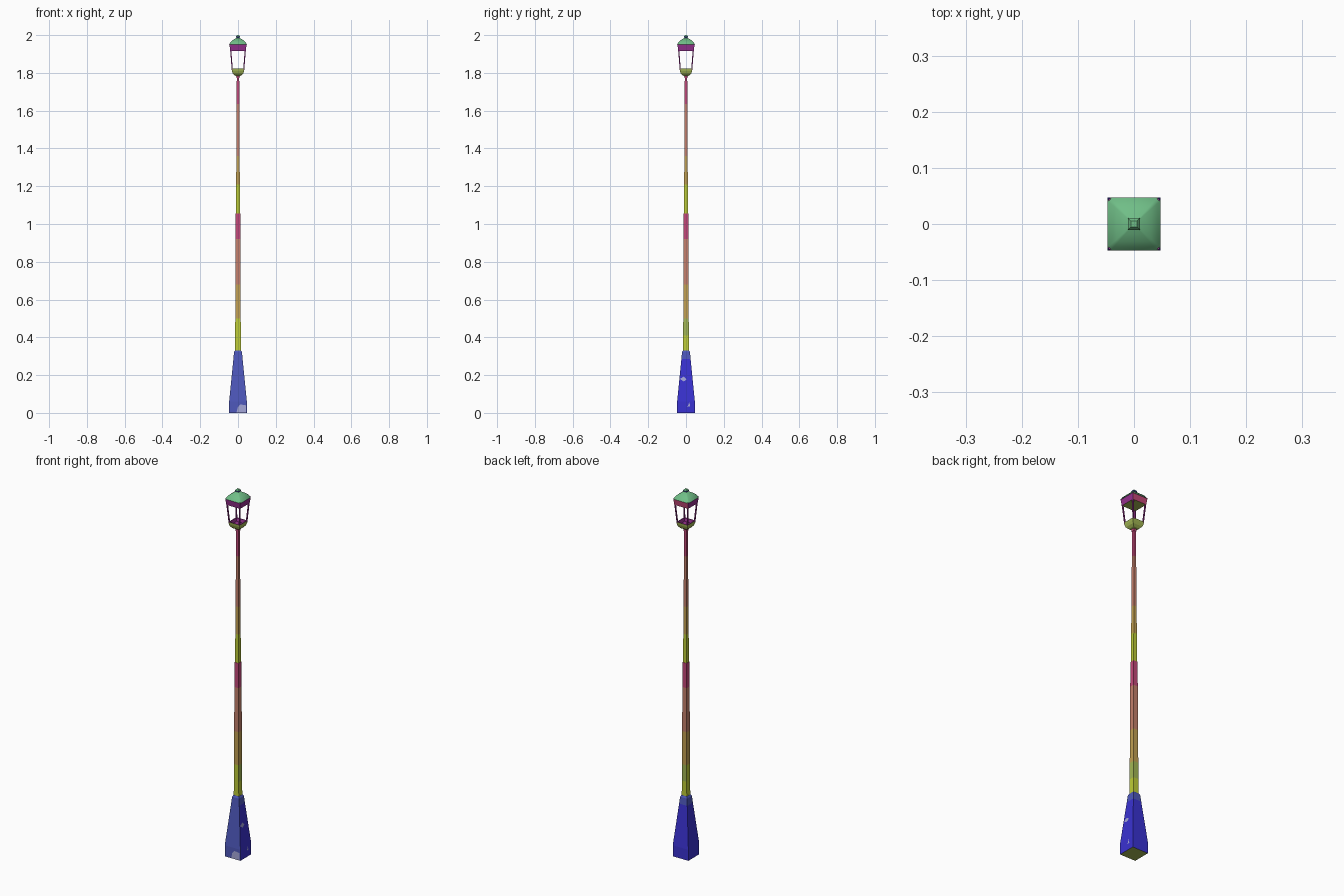
import bpy, bmesh
from mathutils import Vector

if "Cube" in bpy.data.objects:
    bpy.data.objects.remove(bpy.data.objects["Cube"])


def mat(name, r, g, b):
    m = bpy.data.materials.new(name)
    lin = [((c / 255 + 0.055) / 1.055) ** 2.4 for c in (r, g, b)]
    m.diffuse_color = (*lin, 1)
    m.use_nodes = True
    m.node_tree.nodes["Principled BSDF"].inputs["Base Color"].default_value = m.diffuse_color
    return m


SLATE = mat("slate_blue", 78, 88, 188)
BLUE = mat("deep_blue", 58, 50, 210)
LIME = mat("yellow_green", 190, 205, 55)
GOLD = mat("gold_brown", 194, 160, 82)
SALMON = mat("salmon_brown", 196, 128, 108)
PINK = mat("dark_pink", 194, 72, 120)
PURPLE = mat("purple", 150, 48, 142)
OLIVE = mat("olive_green", 162, 182, 84)
GREEN = mat("roof_green", 112, 190, 135)
PALE = mat("pale_lavender", 165, 167, 218)


def square_loft(name, rings, mats, rule=None, smooth=False, chamfer=0):
    """Square cross-section swept through (half width, z) rings, capped."""
    bm = bmesh.new()
    corners = [(-1, -1), (1, -1), (1, 1), (-1, 1)]
    if chamfer:
        k = 1 - chamfer
        corners = [(-k, -1), (k, -1), (1, -k), (1, k),
                   (k, 1), (-k, 1), (-1, k), (-1, -k)]
    n = len(corners)
    loops = [[bm.verts.new((sx * h, sy * h, z)) for sx, sy in corners]
             for h, z in rings]
    for a, b in zip(loops, loops[1:]):
        for i in range(n):
            j = (i + 1) % n
            bm.faces.new((a[i], a[j], b[j], b[i])).smooth = smooth
    for cap in (bm.faces.new(loops[0][::-1]), bm.faces.new(loops[-1])):
        for e in cap.edges:
            e.smooth = False
    bm.normal_update()
    if rule:
        for f in bm.faces:
            f.material_index = rule(f.calc_center_median(), f.normal)
    return finish(bm, name, mats)


def finish(bm, name, mats):
    me = bpy.data.meshes.new(name)
    bm.to_mesh(me)
    bm.free()
    for m in mats:
        me.materials.append(m)
    ob = bpy.data.objects.new(name, me)
    bpy.context.collection.objects.link(ob)
    return ob


def plate(name, points, m):
    bm = bmesh.new()
    bm.faces.new([bm.verts.new(p) for p in points])
    return finish(bm, name, [m])


# Tapered pedestal: slate front and collar, blue sides, olive underside
def base_half(z):
    return 0.047 - max(0, z - 0.06) * 0.1


def base_rule(c, n):
    if n.z < -0.5:
        return 2
    return 0 if n.y < -0.5 or c.z > 0.29 else 1


square_loft("pedestal", [(base_half(z), z) for z in (0, 0.06, 0.285)]
            + [(0.021, 0.322), (0.016, 0.331)],
            [SLATE, BLUE, OLIVE], base_rule)

# Pale worn patches on the pedestal
plate("front_patch", [(-0.008, -0.0474, 0.001), (0.043, -0.0474, 0.001),
                      (0.043, -0.0474, 0.04), (0.012, -0.0474, 0.045),
                      (-0.002, -0.0474, 0.028)], PALE)
for i, outline in enumerate((
        ((0.008, 0.032), (0.022, 0.035), (0.018, 0.058)),
        ((-0.033, 0.180), (-0.012, 0.166), (0.004, 0.178), (-0.012, 0.192)))):
    plate("right_patch_%d" % (i + 1),
          [(base_half(z) + 0.0004, y, z) for y, z in outline], PALE)


# Two pole sections, each banded by height
def pole(name, h0, h1, cuts, green_from=9):
    z0, z1 = cuts[0], cuts[-1]
    rings = [(h0 + (h1 - h0) * (z - z0) / (z1 - z0), z) for z in cuts]
    tops = [cuts[-4], cuts[-3], cuts[-2]]

    def rule(c, n):
        if green_from < c.z < tops[0] and n.x + n.y > 0.5:
            return 4
        return sum(c.z > z for z in tops)
    square_loft(name, rings, [LIME, GOLD, SALMON, PINK, OLIVE], rule)


pole("lower_pole", 0.0152, 0.0122, [0.325, 0.41, 0.50, 0.68, 0.92, 1.055], 0.41)
pole("upper_pole", 0.0105, 0.0065, [1.05, 1.21, 1.36, 1.635, 1.778])

# Lantern cup with a hollow purple inside
square_loft("lantern_cup", [(0.0085, 1.772), (0.0095, 1.784), (0.018, 1.787),
                            (0.028, 1.797), (0.0325, 1.810), (0.034, 1.823),
                            (0.030, 1.823), (0.026, 1.806)],
            [OLIVE, PURPLE, PINK],
            lambda c, n: 1 if n.z > 0.1 else 2 if c.z < 1.78 else 0)

# Four slanted corner bars
for i, (sx, sy) in enumerate(((-1, -1), (1, -1), (1, 1), (-1, 1))):
    bar = square_loft("corner_bar_%d" % (i + 1), [(0.003, 1.818), (0.003, 1.92)],
                      [PURPLE])
    for v in bar.data.vertices:
        d = 0.0305 if v.co.z < 1.87 else 0.0385
        v.co += Vector((sx * d, sy * d, 0))


# Band under the roof: pink at the back, olive ceiling
def band_rule(c, n):
    if n.z < -0.5:
        return 2
    return 1 if n.y > 0.5 else 0


square_loft("lantern_band", [(0.0415, 1.917), (0.0455, 1.953)],
            [PURPLE, PINK, OLIVE], band_rule)

# Domed roof with clipped corners, and finial
square_loft("roof", [(0.0475, 1.950), (0.041, 1.961), (0.031, 1.971),
                     (0.018, 1.980), (0.007, 1.985)], [GREEN],
            smooth=True, chamfer=0.12)
square_loft("finial", [(0.005, 1.983), (0.0105, 1.988), (0.0105, 1.993),
                       (0.005, 2.0)], [SLATE, GREEN],
            lambda c, n: 1 if n.z > 0.3 else 0)
